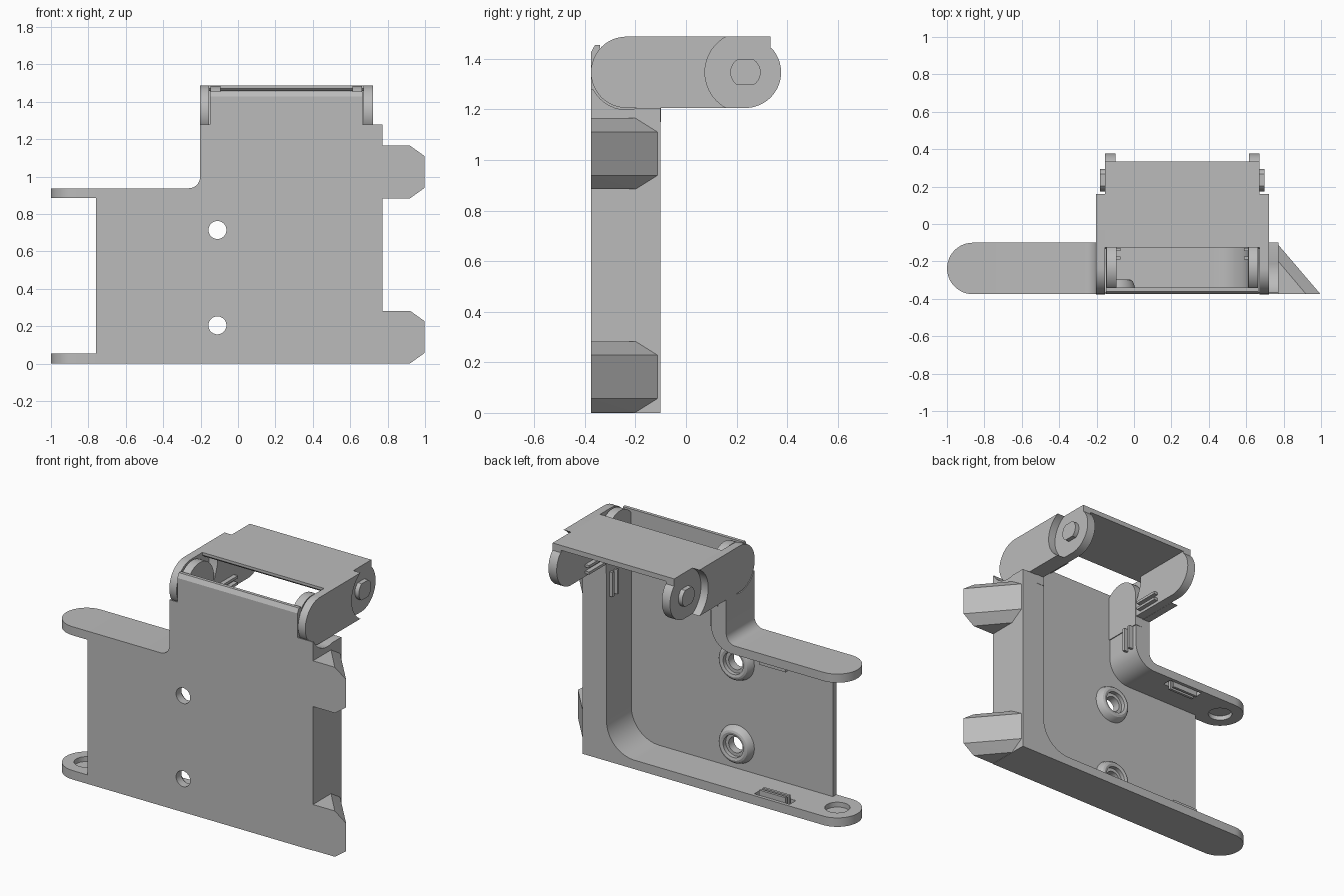
import bpy, bmesh
from math import sin, cos, pi, radians
from mathutils import Vector

cube = bpy.data.objects.get("Cube")
if cube:
    bpy.data.objects.remove(cube, do_unlink=True)

grey = bpy.data.materials.new("plain grey")
grey.use_nodes = True
COLOUR = (0.5, 0.5, 0.5, 1)
grey.diffuse_color = COLOUR
grey.node_tree.nodes["Principled BSDF"].inputs["Base Color"].default_value = COLOUR

# Main dimensions
FRONT, BACK, SKIN = -0.375, -0.1, -0.34
MID = 0.2585                       # middle of the hinged upper section
PIVOT, KNOB, HINGE_R = (-0.235, 1.347), (0.235, 1.347), 0.141


def finish(name, bm):
    bmesh.ops.recalc_face_normals(bm, faces=bm.faces)
    mesh = bpy.data.meshes.new(name)
    bm.to_mesh(mesh)
    bm.free()
    mesh.materials.append(grey)
    obj = bpy.data.objects.new(name, mesh)
    bpy.context.collection.objects.link(obj)
    return obj


def activate(obj):
    bpy.ops.object.select_all(action='DESELECT')
    obj.select_set(True)
    bpy.context.view_layer.objects.active = obj


def smooth(obj):
    activate(obj)
    bpy.ops.object.shade_smooth_by_angle(angle=radians(30))


def prism(name, pts, lo, hi, axis):
    """Extrude a 2D outline along an axis."""
    place = {'x': lambda p, t: (t, p[0], p[1]),
             'y': lambda p, t: (p[0], t, p[1]),
             'z': lambda p, t: (p[0], p[1], t)}[axis]
    bm = bmesh.new()
    a = [bm.verts.new(place(p, lo)) for p in pts]
    b = [bm.verts.new(place(p, hi)) for p in pts]
    bm.faces.new(a)
    bm.faces.new(b)
    for i in range(len(pts)):
        j = (i + 1) % len(pts)
        bm.faces.new((a[i], a[j], b[j], b[i]))
    return finish(name, bm)


def box(name, x, y, z):
    return prism(name, [(x[0], y[0]), (x[1], y[0]), (x[1], y[1]), (x[0], y[1])], z[0], z[1], 'z')


def arc(c, r, start, end, n=16):
    angles = [radians(start + (end - start) * i / n) for i in range(n + 1)]
    return [(c[0] + r * cos(a), c[1] + r * sin(a)) for a in angles]


def circle(c, r, n=40):
    return arc(c, r, 0, 360, n)[:-1]


def cut(obj, cutter):
    cutter.hide_render = True
    mod = obj.modifiers.new("cut", 'BOOLEAN')
    mod.operation, mod.solver, mod.object = 'DIFFERENCE', 'EXACT', cutter
    activate(obj)
    bpy.ops.object.modifier_apply(modifier=mod.name)
    bpy.data.objects.remove(cutter, do_unlink=True)


def both_sides(near, far):
    """x ranges on the two sides, measured outward from the middle."""
    return [("right", (MID - far, MID - near)), ("left", (MID + near, MID + far))]


# Body shell: stepped outline hollowed from the back
outline = [(-0.76, 0), (0.772, 0), (0.772, 1.28), (-0.203, 1.28)]
outline += arc((-0.263, 0.998), 0.06, 0, -90, 8) + [(-0.76, 0.938)]
body = prism("body_shell", outline, FRONT, BACK, 'y')
cavity = [(-0.9, 0.055)] + arc((0.42, 0.245), 0.19, -90, 0)
cavity += [(0.61, 1.5), (-0.1, 1.5)] + arc((-0.24, 1.025), 0.14, 0, -90) + [(-0.9, 0.885)]
cut(body, prism("cavity_cutter", cavity, SKIN, 0.1, 'y'))

# Saddles in the walls that clear the hinge arms
for side, xs in both_sides(0.408, 0.6):
    cut(body, prism("saddle_cutter", circle(PIVOT, 0.148), xs[0], xs[1], 'x'))
    cut(body, box("ledge_cutter", xs, (-0.235, 0), (1.206, 1.4)))

# Screw holes with rounded bosses on the inside
SCREW_X = -0.11
for label, z in (("lower", 0.205), ("upper", 0.715)):
    cut(body, prism("hole_cutter", circle((SCREW_X, z), 0.048), -0.5, 0, 'y'))
    profile = [(0.048, -0.345), (0.118, -0.345), (0.107, -0.313), (0.096, -0.3),
               (0.084, -0.296), (0.068, -0.3), (0.068, -0.325), (0.048, -0.325)]
    bm = bmesh.new()
    ring = [bm.verts.new((SCREW_X + r, y, z)) for r, y in profile]
    edges = [bm.edges.new((ring[i - 1], ring[i])) for i in range(len(ring))]
    bmesh.ops.spin(bm, geom=ring + edges, cent=(SCREW_X, 0, z), axis=(0, 1, 0),
                   angle=2 * pi, steps=40)
    bmesh.ops.remove_doubles(bm, verts=bm.verts, dist=0.0005)
    smooth(finish(label + "_screw_boss", bm))

# Clip pockets in the top and bottom walls
for z in ((0.03, 0.08), (0.86, 0.91)):
    cut(body, box("pocket_cutter", (-0.62, -0.38), (-0.18, -0.12), z))
smooth(body)

# Raised front panel between the hinges, chamfered at the top
prism("upper_front_panel", [(FRONT, 1.28), (SKIN, 1.28), (SKIN, 1.455), (-0.36, 1.455),
                            (FRONT, 1.428)], MID - 0.408, MID + 0.408, 'x')

# Hinge ears on the body
ear = arc(PIVOT, 0.137, 0, 180, 24) + [(PIVOT[0] - 0.137, 1.15), (PIVOT[0] + 0.137, 1.15)]
for side, xs in both_sides(0.353, 0.405):
    smooth(prism(side + "_hinge_ear", ear, xs[0], xs[1], 'x'))

# Rounded end tabs with blind sockets facing each other
tab = arc((-0.862, -0.2375), 0.1375, 90, 270, 24) + [(-0.76, FRONT), (-0.76, BACK)]
for label, z, socket in (("lower", (0, 0.055), (0.025, 0.1)), ("upper", (0.885, 0.938), (0.85, 0.913))):
    obj = prism(label + "_end_tab", tab, z[0], z[1], 'z')
    cut(obj, prism("socket_cutter", circle((-0.862, -0.2375), 0.07), socket[0], socket[1], 'z'))
    smooth(obj)

# Wedge feet on the left side: tapered hulls
for label, zc in (("lower", 0.1425), ("upper", 1.025)):
    bm = bmesh.new()
    for half, tip, rear in ((0.0855, 0.997, -0.112), (0.1405, 0.92, -0.2)):
        for z in (zc - half, zc + half):
            for p in ((0.772, FRONT), (tip, FRONT), (0.772, rear)):
                bm.verts.new((p[0], p[1], z))
    bmesh.ops.convex_hull(bm, input=bm.verts)
    bmesh.ops.dissolve_limit(bm, angle_limit=0.01, verts=bm.verts, edges=bm.edges)
    finish(label + "_wedge_foot", bm)

# Swinging lid: top plate, outer arms, inner end discs and knobs
TOP = PIVOT[1] + HINGE_R
prism("lid_plate", [(-0.125, TOP), (-0.125, TOP - 0.016), (-0.11, TOP - 0.03),
                    (0.335, TOP - 0.03), (0.335, TOP)], MID - 0.413, MID + 0.413, 'x')
arm = arc(PIVOT, HINGE_R, 90, 270, 24) + arc(KNOB, 0.16, 242, 118, 20)
arm = [(y, min(max(z, PIVOT[1] - HINGE_R), TOP)) for y, z in arm]
disc = [(-0.06, TOP - 0.002), (-0.06, 1.40), (-0.085, 1.33), (-0.13, 1.235), (-0.13, 1.208)]
disc += arc(KNOB, HINGE_R, -90, 42, 24) + [(0.335, TOP - 0.045), (0.335, TOP - 0.002)]
knob = arc(KNOB, 0.06, -58, 58, 10) + arc(KNOB, 0.06, 122, 238, 10)
for side, xs in both_sides(0.413, 0.462):
    smooth(prism(side + "_lid_arm", arm, xs[0], xs[1], 'x'))
for side, xs in both_sides(0.357, 0.413):
    smooth(prism(side + "_lid_end_disc", disc, xs[0], xs[1], 'x'))
for side, xs in both_sides(0.40, 0.44):
    smooth(prism(side + "_lid_knob", knob, xs[0], xs[1], 'x'))

# Clip ribs on the bottom and top walls
for label, z in (("lower", (0.03, 0.085)), ("upper", (0.855, 0.91))):
    for n, y in enumerate((-0.172, -0.14)):
        box(f"{label}_clip_rib_{n + 1}", (-0.59, -0.41), (y, y + 0.016), z)

# Clip ribs on the inner side walls and on the lid arms
for side, xs in both_sides(0.33, 0.36):
    for n, y in enumerate((-0.19, -0.145)):
        box(f"{side}_wall_clip_rib_{n + 1}", xs, (y, y + 0.016), (1.0, 1.15))
    for n, z in enumerate((1.225, 1.265)):
        box(f"{side}_lid_clip_rib_{n + 1}", xs, (-0.06, 0.1), (z, z + 0.016))
